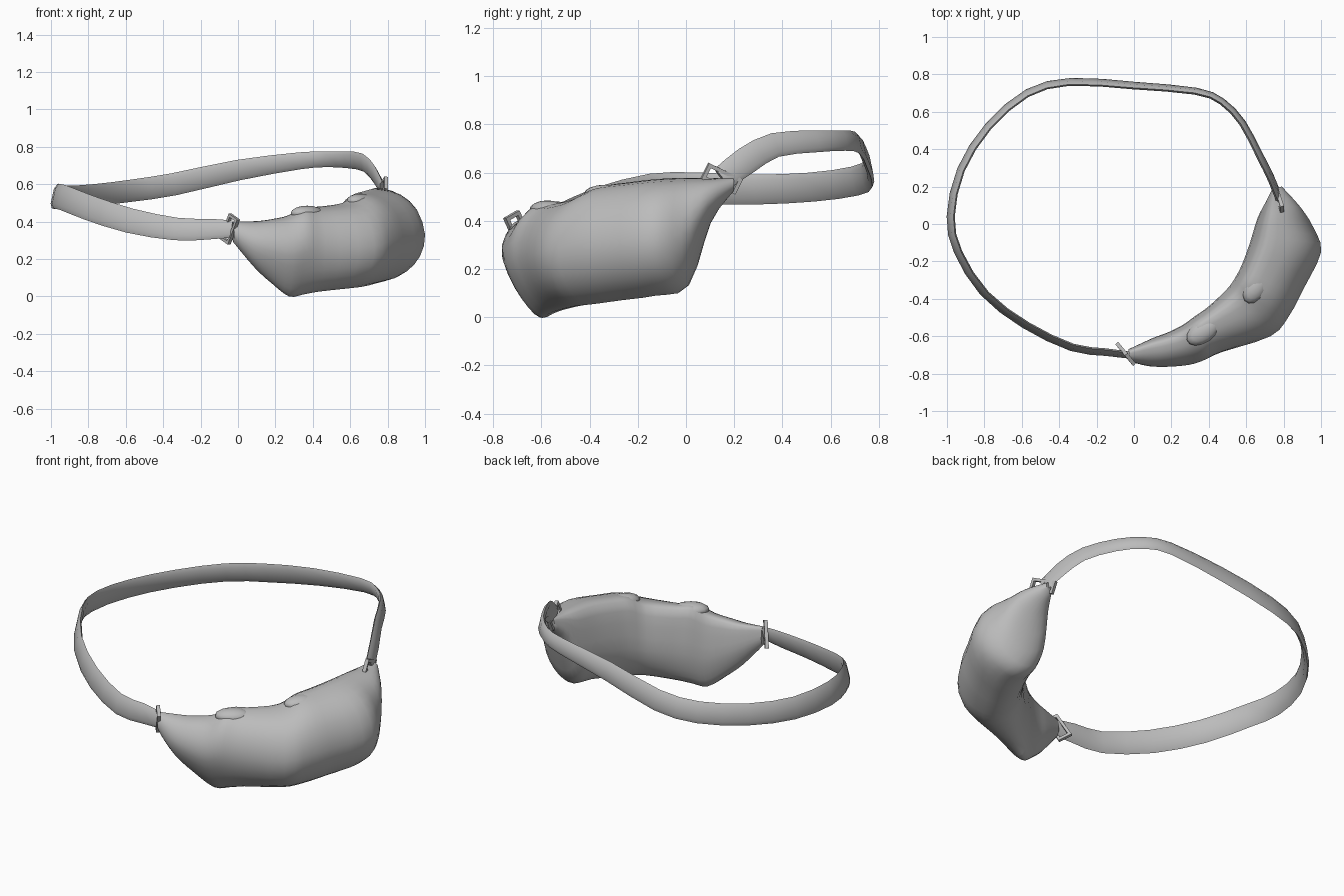
import bpy, bmesh
from mathutils import Vector, Matrix

cube = bpy.data.objects.get("Cube")
if cube:
    bpy.data.objects.remove(cube, do_unlink=True)

grey = bpy.data.materials.new("plain grey")
grey.use_nodes = True
grey.diffuse_color = (0.5, 0.5, 0.5, 1)
bsdf = next(n for n in grey.node_tree.nodes if n.type == 'BSDF_PRINCIPLED')
bsdf.inputs["Base Color"].default_value = (0.5, 0.5, 0.5, 1)


def finish(name, bm, angle=0.9):
    bmesh.ops.recalc_face_normals(bm, faces=bm.faces)
    mesh = bpy.data.meshes.new(name)
    bm.to_mesh(mesh)
    bm.free()
    obj = bpy.data.objects.new(name, mesh)
    obj.data.materials.append(grey)
    bpy.context.collection.objects.link(obj)
    bpy.ops.object.select_all(action='DESELECT')
    obj.select_set(True)
    bpy.context.view_layer.objects.active = obj
    bpy.ops.object.shade_smooth_by_angle(angle=angle)


def spline(points, steps, closed=False):
    """Smooth curve through points of any dimension."""
    pts = [Vector(p) for p in points]
    n = len(pts)
    get = (lambda i: pts[i % n]) if closed else (lambda i: pts[max(0, min(n - 1, i))])
    out = []
    for i in range(n if closed else n - 1):
        a, b, c, d = (get(i + k) for k in (-1, 0, 1, 2))
        for s in range(steps):
            t = s / steps
            out.append(b + (c - a) * (t / 2) + (2 * a - 5 * b + 4 * c - d) * (t * t / 2)
                       + (3 * b - a - 3 * c + d) * (t ** 3 / 2))
    return out if closed else out + [pts[-1]]


def loft(name, rings):
    bm = bmesh.new()
    rows = [[bm.verts.new(p) for p in ring] for ring in rings]
    for r, s in zip(rows, rows[1:]):
        for i in range(len(r)):
            j = (i + 1) % len(r)
            bm.faces.new((r[i], r[j], s[j], s[i]))
    bm.faces.new(rows[0])
    bm.faces.new(rows[-1])
    finish(name, bm)


# Pouch: outer x, y, inner x, y, bottom z, top z, inward lean of the base
stations = [
    (-.02, -.735, -.03, -.67, .29, .40, 0),
    (.08, -.765, .10, -.61, .15, .40, .3),
    (.18, -.77, .18, -.58, .07, .41, .5),
    (.30, -.76, .26, -.54, .0, .43, .6),
    (.38, -.735, .33, -.49, .01, .475, .4),
    (.47, -.69, .40, -.44, .025, .475, .2),
    (.73, -.60, .50, -.345, .045, .495, 0),
    (.83, -.49, .545, -.28, .055, .54, 0),
    (.91, -.34, .58, -.21, .07, .555, 0),
    (1.0, -.15, .62, -.10, .09, .57, 0),
    (.96, -.02, .66, .03, .13, .575, 0),
    (.89, .09, .70, .11, .39, .575, 0),
    (.79, .20, .74, .19, .52, .58, 0),
]
section = spline([(.16, .98), (.36, 1), (.65, .94), (.89, .77), (1, .5), (.93, .26),
                  (.74, .09), (.48, 0), (.22, .05), (.06, .22), (0, .45), (.06, .75)],
                 2, closed=True)
rings = []
for ox, oy, ix, iy, low, high, lean in spline(stations, 3):
    ring = []
    for u, v in section:
        u -= lean * max(0, .6 - v) * u
        ring.append((ix + (ox - ix) * u, iy + (oy - iy) * u, low + (high - low) * v))
    rings.append(ring)
loft("pouch", rings)


# Strap: flat soft band, x, y, z, half width
path = [
    (-.03, -.70, .36, .045), (-.15, -.685, .36, .055), (-.33, -.66, .36, .06),
    (-.58, -.54, .405, .065), (-.80, -.37, .475, .066), (-.94, -.15, .53, .066),
    (-.98, .04, .535, .066), (-.925, .29, .53, .062), (-.78, .52, .54, .06),
    (-.57, .70, .565, .06), (-.34, .76, .60, .06), (.0, .74, .675, .055),
    (.33, .71, .725, .045), (.47, .655, .733, .042), (.58, .54, .73, .045),
    (.67, .37, .715, .05), (.73, .25, .65, .056), (.77, .15, .575, .05),
]
curve = spline(path, 2)
centres = [Vector(p[:3]) for p in curve]
rings = []
for i, c in enumerate(centres):
    tangent = (centres[min(i + 1, len(centres) - 1)] - centres[max(i - 1, 0)]).normalized()
    side = tangent.cross(Vector((0, 0, 1))).normalized()
    wide = side.cross(tangent).normalized() + side * .22
    rings.append([c + wide * curve[i][3] * a + side * .013 * b
                  for a, b in ((1, 0), (.6, 1), (-.6, 1), (-1, 0), (-.6, -1), (.6, -1))])
loft("strap", rings)


# Buckles: rectangular frames made of four bars
def buckle(name, start, end, across):
    a, b, w = Vector(start), Vector(end), Vector(across) / 2
    corners = [a - w, b - w, b + w, a + w]
    bm = bmesh.new()
    normal = (b - a).cross(w).normalized()
    for p, q in zip(corners, corners[1:] + corners[:1]):
        d = (q - p).normalized()
        e = normal.cross(d)
        frame = Matrix((d * ((q - p).length + .014), e * .016,
                        normal * .02)).transposed().to_4x4()
        bmesh.ops.create_cube(bm, size=1,
                              matrix=Matrix.Translation((p + q) / 2) @ frame)
    finish(name, bm, 0.5)


buckle("right_buckle", (-.068, -.667, .30), (-.022, -.722, .42), (.036, -.045, -.026))
buckle("left_buckle", (.79, .085, .605), (.75, .212, .545), (.0, .025, .05))


# Gathered folds on the top edge
def fold(name, centre, size, turn):
    bm = bmesh.new()
    place = (Matrix.Translation(centre) @ Matrix.Rotation(turn, 4, 'Z')
             @ Matrix.Diagonal((*size, 1)))
    bmesh.ops.create_uvsphere(bm, u_segments=14, v_segments=8, radius=1, matrix=place)
    finish(name, bm)


fold("right_fold", (.37, -.575, .445), (.10, .06, .04), .6)
fold("left_fold", (.655, -.335, .51), (.10, .06, .04), 1.0)
